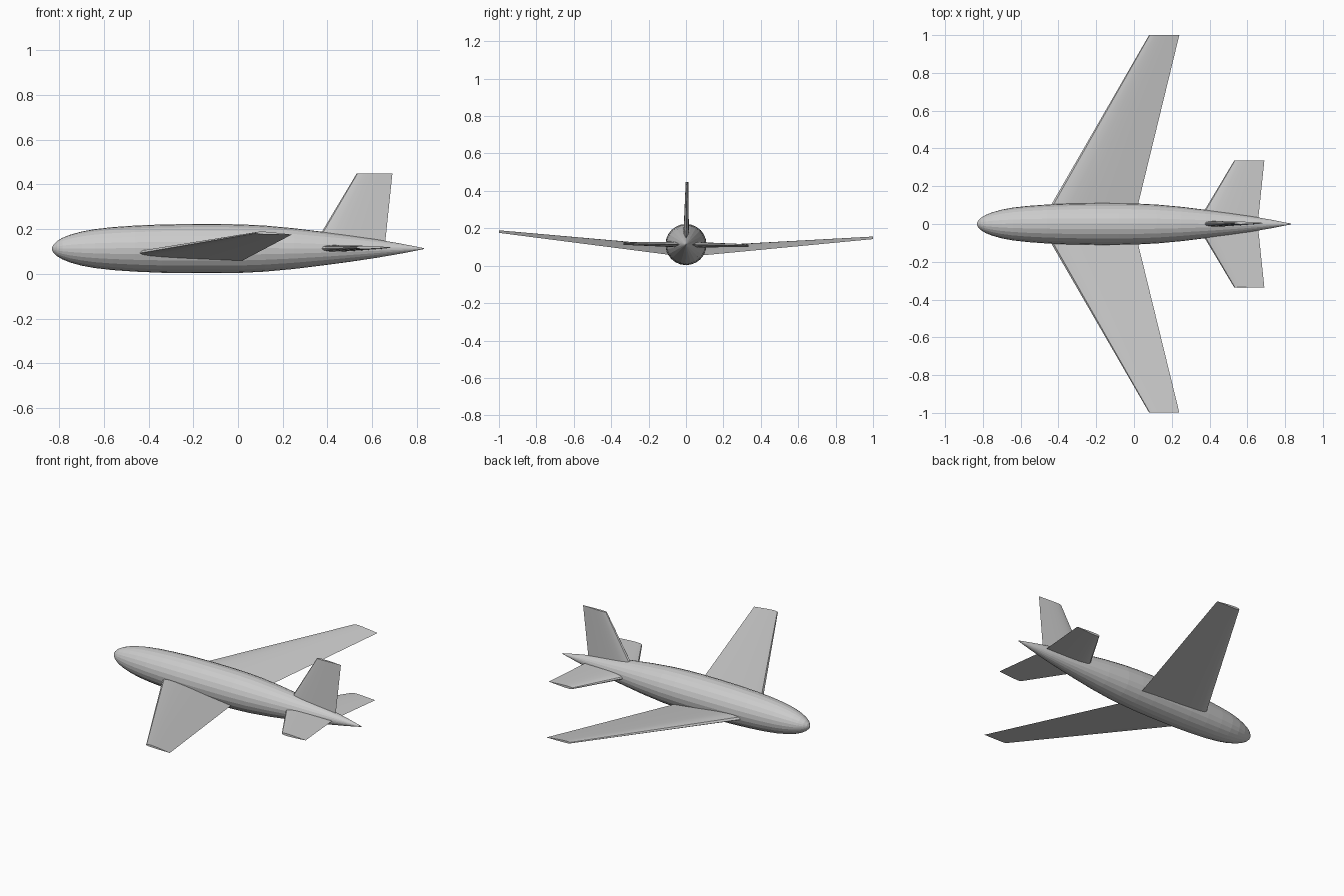
import bpy, bmesh, math
from mathutils import Matrix, Vector

if "Cube" in bpy.data.objects:
    bpy.data.objects.remove(bpy.data.objects["Cube"])

AXIS_Z = 0.113
# the whole aircraft leans very slightly about its long axis
POSE = Matrix.Translation((0, 0, AXIS_Z)) @ Matrix.Rotation(math.radians(-0.95), 4, 'X')


def loft(name, rings, angle):
    """Skin a list of closed rings and cap both ends."""
    bm = bmesh.new()
    loops = [[bm.verts.new(POSE @ Vector(p)) for p in ring] for ring in rings]
    n = len(loops[0])
    for a, b in zip(loops, loops[1:]):
        for i in range(n):
            j = (i + 1) % n
            bm.faces.new((a[i], a[j], b[j], b[i]))
    bm.faces.new(loops[0])
    bm.faces.new(loops[-1])
    bmesh.ops.remove_doubles(bm, verts=bm.verts, dist=1e-5)
    bmesh.ops.recalc_face_normals(bm, faces=bm.faces)
    mesh = bpy.data.meshes.new(name)
    bm.to_mesh(mesh)
    bm.free()
    obj = bpy.data.objects.new(name, mesh)
    bpy.context.collection.objects.link(obj)
    if angle:
        bpy.context.view_layer.objects.active = obj
        bpy.ops.object.select_all(action='DESELECT')
        obj.select_set(True)
        bpy.ops.object.shade_smooth_by_angle(angle=math.radians(angle))
    return obj


def airfoil(lead, trail, z_lead, z_trail, upper, lower, steps=10):
    """Section points (x, z) running back along the top and forward underneath."""
    def shape(t):
        return 2.6 * (math.sqrt(t) - t) * (1 - 0.25 * t) * 1.65

    ts = [(1 - math.cos(math.pi * i / steps)) / 2 for i in range(steps + 1)]
    def pt(t, h):
        return (lead + (trail - lead) * t, z_lead + (z_trail - z_lead) * t + h * shape(t))
    return [pt(t, upper) for t in ts] + [pt(t, -lower) for t in ts[-2:0:-1]]


# Fuselage: turned body with a blunt nose and a long tapering tail
PROFILE = [(-0.832, 0.004), (-0.825, 0.018), (-0.81, 0.033), (-0.785, 0.048), (-0.75, 0.062),
           (-0.70, 0.076), (-0.64, 0.087), (-0.56, 0.096), (-0.46, 0.103), (-0.34, 0.108),
           (-0.20, 0.110), (-0.08, 0.110), (0.02, 0.108), (0.12, 0.103), (0.25, 0.091),
           (0.38, 0.075), (0.50, 0.059), (0.62, 0.041), (0.73, 0.022), (0.832, 0.002)]
SIDES = 24
loft("fuselage", [[(x, r * math.cos(2 * math.pi * k / SIDES), r * math.sin(2 * math.pi * k / SIDES))
                   for k in range(SIDES)] for x, r in PROFILE], 0)

# Main wings: swept, tapered, raised towards the tips
wing_root = airfoil(-0.497, -0.004, -0.030, -0.066, 0.024, 0.010)
wing_tip = airfoil(0.08, 0.24, 0.053, 0.046, 0.008, 0.004)
for label, s in (("left", -1), ("right", 1)):
    loft(label + "_wing", [[(x, 0, z) for x, z in wing_root],
                           [(x, s, z) for x, z in wing_tip]], 30)

# Tail surfaces: one symmetric shape used for both tailplanes and the fin
tail_root = airfoil(0.33, 0.655, 0, 0, 0.016, 0.016)
tail_tip = airfoil(0.53, 0.69, 0, 0, 0.007, 0.007)
for name, turn in (("left_tailplane", -90), ("right_tailplane", 90), ("tail_fin", 0)):
    c, s = math.cos(math.radians(turn)), math.sin(math.radians(turn))
    loft(name, [[(x, y * c + h * s, h * c - y * s) for x, y in sec]
                for sec, h in ((tail_root, 0), (tail_tip, 0.335))], 30)
